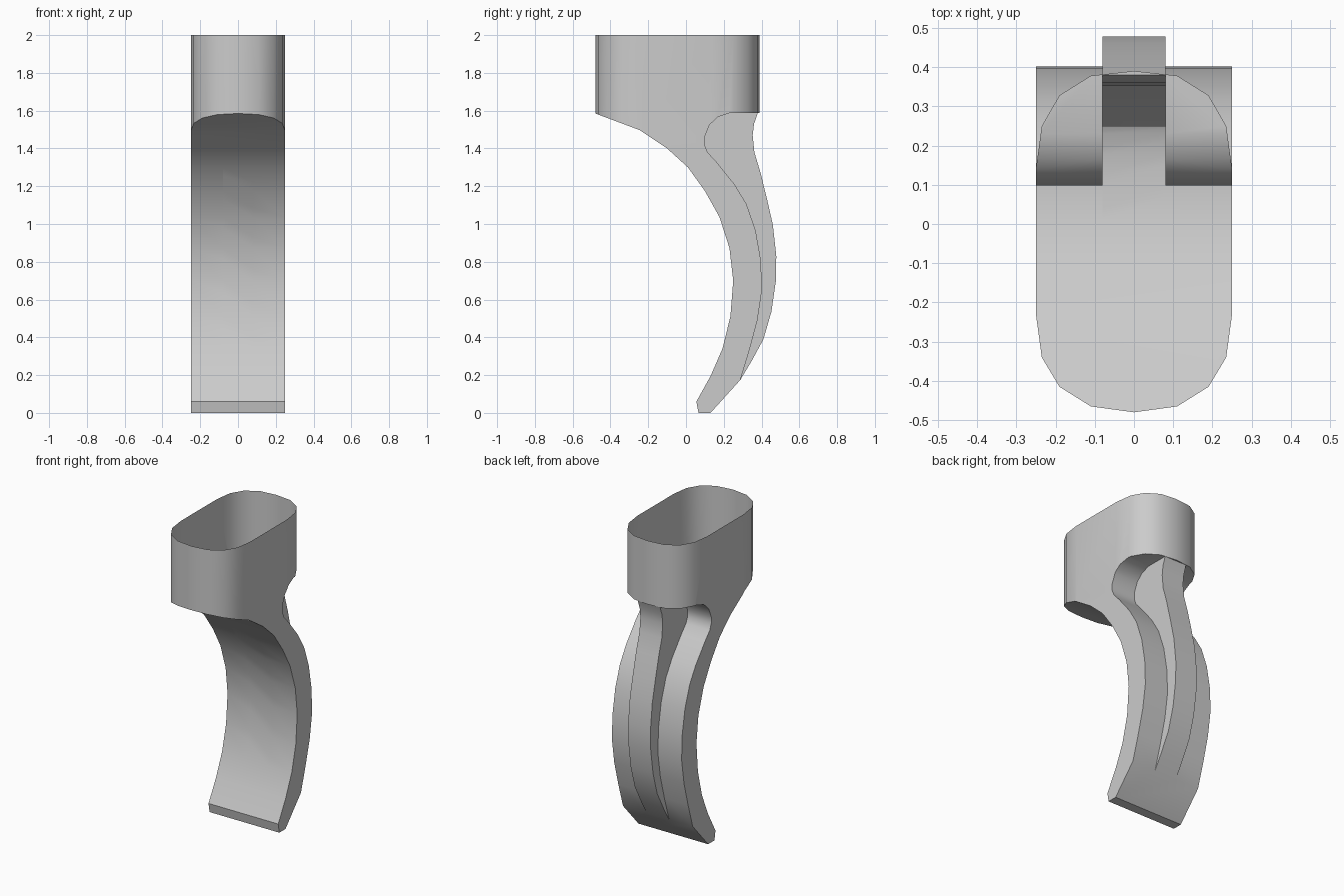
import bpy, bmesh, math
from mathutils import Vector

if "Cube" in bpy.data.objects:
    bpy.data.objects.remove(bpy.data.objects["Cube"])


def prism(name, points, axis, start, end):
    """Extrude a closed outline; axis 'x' takes (y, z) points, axis 'z' takes (x, y)."""
    def place(p, d):
        return (d, p[0], p[1]) if axis == 'x' else (p[0], p[1], d)
    bm = bmesh.new()
    face = bm.faces.new([bm.verts.new(place(p, start)) for p in points])
    ext = bmesh.ops.extrude_face_region(bm, geom=[face])
    shift = Vector(place((0, 0), end - start))
    for v in ext['geom']:
        if isinstance(v, bmesh.types.BMVert):
            v.co += shift
    bmesh.ops.recalc_face_normals(bm, faces=bm.faces)
    mesh = bpy.data.meshes.new(name)
    bm.to_mesh(mesh)
    bm.free()
    ob = bpy.data.objects.new(name, mesh)
    bpy.context.collection.objects.link(ob)
    return ob


def combine(target, other, operation):
    mod = target.modifiers.new("bool", 'BOOLEAN')
    mod.operation, mod.solver, mod.object = operation, 'EXACT', other
    bpy.context.view_layer.objects.active = target
    bpy.ops.object.modifier_apply(modifier=mod.name)
    bpy.data.objects.remove(other)


# Side-view curves as (y, z)
front = [(-.48, 1.585), (-.245, 1.497), (-.1, 1.40), (.01, 1.30), (.10, 1.175),
         (.177, 1.037), (.23, .873), (.25, .70), (.235, .51), (.193, .34),
         (.13, .195), (.055, .06), (.066, 0), (.13, 0), (.288, .175)]
strip = [(.336, .333), (.378, .49), (.402, .65), (.396, .81), (.368, .968),
         (.32, 1.106), (.257, 1.21), (.16, 1.33), (.114, 1.38), (.098, 1.42)]
arch = [(.098, 1.46), (.124, 1.524), (.167, 1.566), (.23, 1.587)]
ridge = [(.288, .175), (.345, .27), (.41, .39), (.452, .535), (.476, .70), (.478, .83),
         (.46, .995), (.43, 1.127), (.395, 1.27), (.362, 1.38), (.353, 1.47),
         (.36, 1.53), (.38, 1.587)]

# Collar: rounded plan outline, trimmed underneath by the side profile
half = [(0, -.48), (.11, -.465), (.19, -.415), (.235, -.34), (.25, -.23),
        (.25, .14), (.235, .25), (.19, .328), (.11, .378), (0, .39)]
plan = half + [(-x, y) for x, y in reversed(half[1:-1])]
hook = prism("hook_with_collar", plan, 'z', 1.2, 2)
trim = [(-.6, 2.1), (-.6, 1.63)] + front[:3] + strip[-1:] + arch + [(.6, 1.587), (.6, 2.1)]
combine(hook, prism("trim", trim, 'x', -.4, .4), 'INTERSECT')

# Curved claw, full width
combine(hook, prism("claw", front[2:] + strip, 'x', -.25, .25), 'UNION')

# Raised rib down the middle of the back
rib = ridge + [(.35, 1.65), (-.05, 1.65), (-.05, 1.42)] + front[3:10] + [(.18, .22)]
combine(hook, prism("rib", rib, 'x', -.08, .08), 'UNION')

# Open the top so the shell is hollow
bm = bmesh.new()
bm.from_mesh(hook.data)
bmesh.ops.remove_doubles(bm, verts=bm.verts, dist=1e-4)
lids = [f for f in bm.faces if f.calc_center_median().z > 1.999]
bmesh.ops.delete(bm, geom=lids, context='FACES')
bm.to_mesh(hook.data)
bm.free()

bpy.ops.object.select_all(action='DESELECT')
hook.select_set(True)
bpy.context.view_layer.objects.active = hook
bpy.ops.object.shade_smooth_by_angle(angle=math.radians(35))
